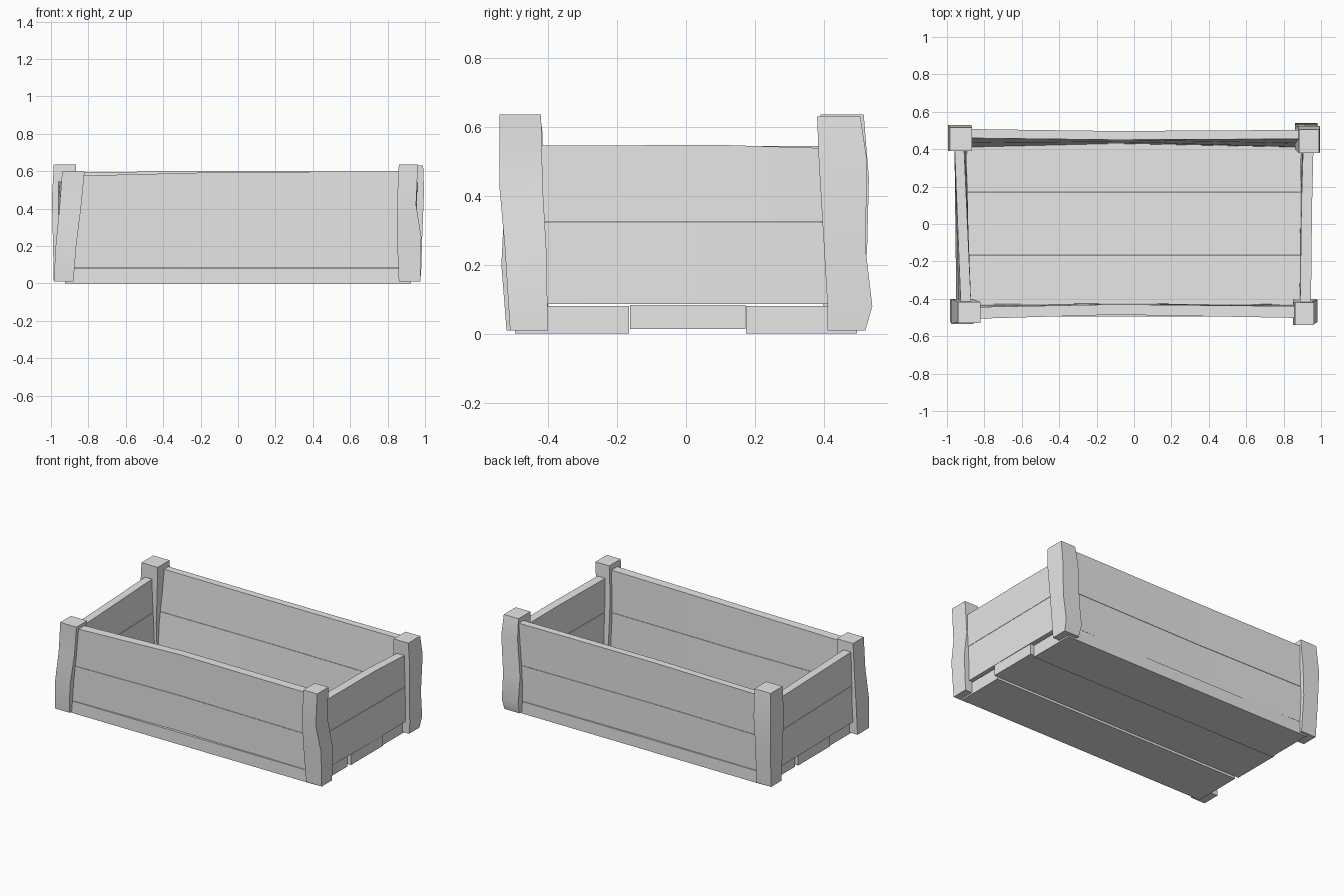
import bpy
import bmesh
from mathutils import Vector

cube = bpy.data.objects.get("Cube")
if cube:
    bpy.data.objects.remove(cube, do_unlink=True)

grey = bpy.data.materials.new("weathered_grey")
grey.use_nodes = True
COLOUR = (0.8, 0.8, 0.8, 1)
grey.diffuse_color = COLOUR
grey.node_tree.nodes["Principled BSDF"].inputs["Base Color"].default_value = COLOUR


def loft(name, sections):
    """Skin a row of four-cornered cross-sections and cap both ends."""
    bm = bmesh.new()
    rings = [[bm.verts.new(Vector(p)) for p in s] for s in sections]
    for a, b in zip(rings, rings[1:]):
        for i in range(4):
            j = (i + 1) % 4
            bm.faces.new((a[i], a[j], b[j], b[i]))
    bm.faces.new(rings[0])
    bm.faces.new(rings[-1])
    bmesh.ops.recalc_face_normals(bm, faces=bm.faces)
    mesh = bpy.data.meshes.new(name)
    bm.to_mesh(mesh)
    bm.free()
    mesh.materials.append(grey)
    obj = bpy.data.objects.new(name, mesh)
    bpy.context.collection.objects.link(obj)
    bpy.ops.object.select_all(action="DESELECT")
    obj.select_set(True)
    bpy.context.view_layer.objects.active = obj
    bpy.ops.object.shade_smooth_by_angle(angle=0.5)
    return obj


def post(name, levels):
    """Rough corner post; each level is z, x range, y range."""
    loft(name, [[(x0, y0, z), (x1, y0, z), (x1, y1, z), (x0, y1, z)]
                for z, x0, x1, y0, y1 in levels])


def mix(a, b, t):
    return a + (b - a) * t


def wall(name, stations, along_x, bottom, seam):
    """Two stacked planks; each station is position, top height,
    inner and outer face at the bottom, inner and outer face at the top."""
    for part, is_upper in (("lower", False), ("upper", True)):
        sections = []
        for s, top, in0, out0, in1, out1 in stations:
            low, high = (seam + 0.002, top) if is_upper else (bottom, seam)
            ring = []
            for z, outer in ((low, False), (low, True), (high, True), (high, False)):
                t = (z - bottom) / (top - bottom)
                d = mix(out0, out1, t) if outer else mix(in0, in1, t)
                ring.append((s, d, z) if along_x else (d, s, z))
            sections.append(ring)
        loft(f"{name}_{part}_plank", sections)


# Corner posts
post("front_left_post", [
    (0.01, 0.86, 0.975, -0.51, -0.40),
    (0.25, 0.85, 0.98, -0.525, -0.405),
    (0.42, 0.85, 0.952, -0.54, -0.415),
    (0.635, 0.86, 0.962, -0.54, -0.42)])
post("back_left_post", [
    (0.01, 0.865, 0.975, 0.41, 0.52),
    (0.08, 0.86, 0.98, 0.41, 0.54),
    (0.25, 0.86, 0.985, 0.40, 0.52),
    (0.5, 0.875, 0.995, 0.385, 0.525),
    (0.63, 0.882, 0.99, 0.38, 0.505)])
post("front_right_post", [
    (0.01, -0.985, -0.88, -0.52, -0.40),
    (0.2, -0.975, -0.865, -0.535, -0.40),
    (0.4, -0.955, -0.84, -0.525, -0.41),
    (0.6, -0.94, -0.82, -0.53, -0.417)])
post("back_right_post", [
    (0.01, -0.985, -0.875, 0.40, 0.51),
    (0.25, -0.99, -0.88, 0.395, 0.525),
    (0.45, -0.995, -0.87, 0.39, 0.53),
    (0.635, -0.985, -0.865, 0.39, 0.515)])

# Long walls, bowed in slightly at the middle
wall("front_wall", [
    (-0.9, 0.575, -0.43, -0.495, -0.445, -0.508),
    (-0.1, 0.595, -0.425, -0.48, -0.43, -0.485),
    (0.93, 0.6, -0.43, -0.495, -0.44, -0.503)], True, 0.082, 0.32)
wall("back_wall", [
    (-0.93, 0.595, 0.41, 0.495, 0.46, 0.508),
    (-0.1, 0.6, 0.43, 0.485, 0.45, 0.497),
    (0.93, 0.6, 0.41, 0.495, 0.455, 0.503)], True, 0.082, 0.32)

# Short end walls
wall("left_wall", [
    (-0.45, 0.545, 0.885, 0.945, 0.888, 0.946),
    (0.1, 0.547, 0.89, 0.95, 0.895, 0.952),
    (0.43, 0.537, 0.89, 0.95, 0.905, 0.96)], False, 0.086, 0.322)
wall("right_wall", [
    (-0.45, 0.54, -0.885, -0.95, -0.87, -0.925),
    (0.43, 0.545, -0.895, -0.96, -0.91, -0.96)], False, 0.086, 0.322)

# Floor boards; the middle one reaches further out
for name, reach, y0, y1, z0, z1 in (
        ("front", 0.925, -0.495, -0.165, 0, 0.08),
        ("middle", 0.948, -0.163, 0.172, 0.014, 0.084),
        ("back", 0.925, 0.174, 0.495, 0, 0.08)):
    loft(f"{name}_floor_board", [
        [(x, y0, z0), (x, y1, z0), (x, y1, z1), (x, y0, z1)]
        for x in (-reach, reach)])
